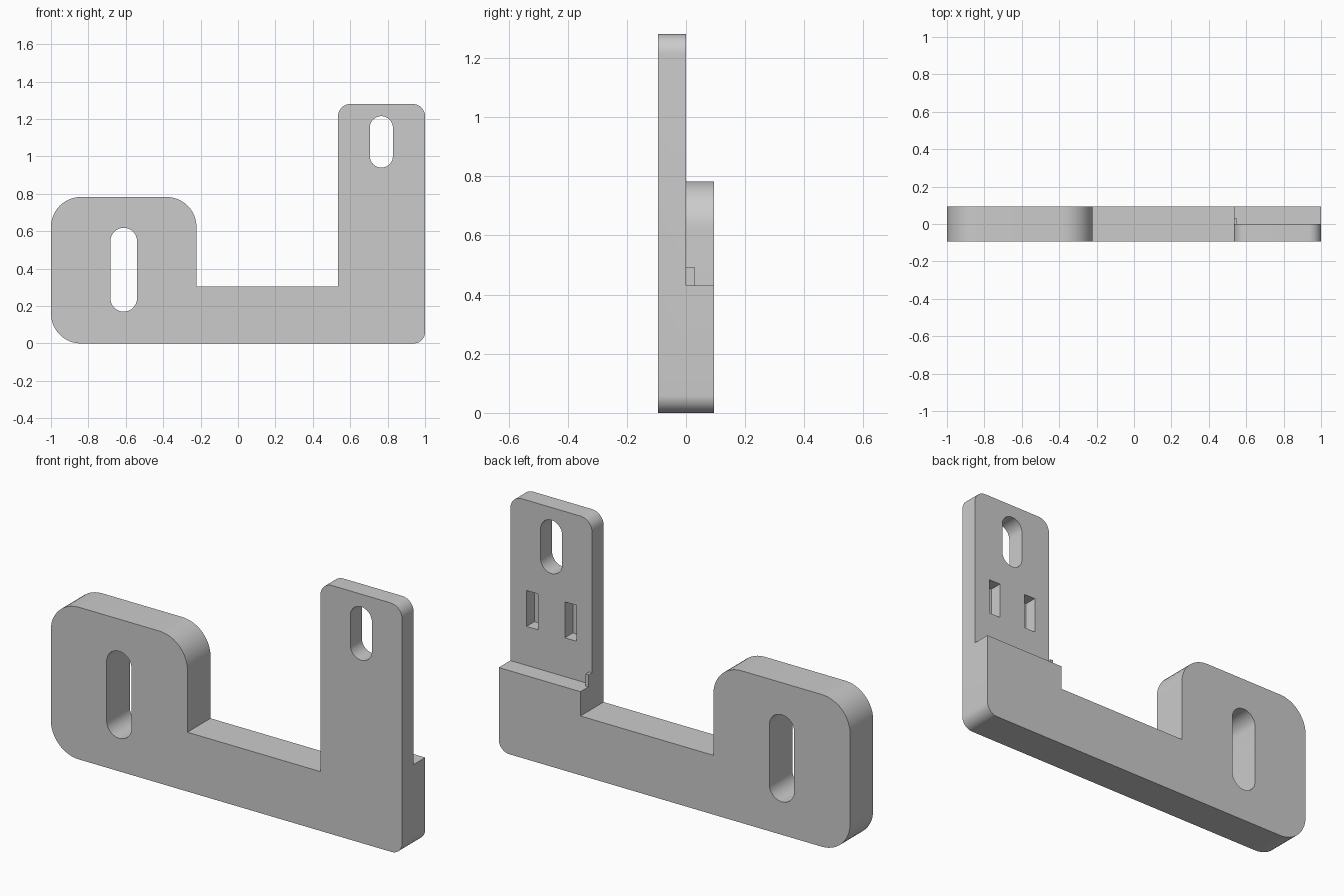
import bpy, bmesh, math
from mathutils import Vector

if "Cube" in bpy.data.objects:
    bpy.data.objects.remove(bpy.data.objects["Cube"], do_unlink=True)

HALF = 0.094      # half of the plate thickness
POST_X = 0.535    # inner side of the tall post
STEP_Z = 0.43     # height of the ledge behind the post

grey = bpy.data.materials.new("plain grey")
grey.use_nodes = True
grey.diffuse_color = (0.6, 0.6, 0.6, 1)
grey.node_tree.nodes["Principled BSDF"].inputs["Base Color"].default_value = (0.6, 0.6, 0.6, 1)


def rounded(corners, steps=12):
    """Outline in x, z with each right-angled corner (x, z, radius) rounded."""
    points = []
    for i, (x, z, r) in enumerate(corners):
        here = Vector((x, z))
        if r == 0:
            points.append(here)
            continue
        before = (Vector(corners[i - 1][:2]) - here).normalized()
        after = (Vector(corners[(i + 1) % len(corners)][:2]) - here).normalized()
        centre = here + (before + after) * r
        for k in range(steps + 1):
            a = math.pi / 2 * k / steps
            points.append(centre - after * r * math.cos(a) - before * r * math.sin(a))
    return points


def extrude(name, outline, y0, y1):
    bm = bmesh.new()
    face = bm.faces.new([bm.verts.new((p.x, y0, p.y)) for p in outline])
    side = bmesh.ops.extrude_face_region(bm, geom=[face])["geom"]
    bmesh.ops.translate(bm, vec=(0, y1 - y0, 0),
                        verts=[g for g in side if isinstance(g, bmesh.types.BMVert)])
    bmesh.ops.remove_doubles(bm, verts=bm.verts, dist=1e-5)
    bmesh.ops.recalc_face_normals(bm, faces=bm.faces)
    mesh = bpy.data.meshes.new(name)
    bm.to_mesh(mesh)
    bm.free()
    mesh.materials.append(grey)
    obj = bpy.data.objects.new(name, mesh)
    bpy.context.collection.objects.link(obj)
    return obj


def box(name, x0, x1, y0, y1, z0, z1, r=0):
    corners = [(x0, z0, r), (x1, z0, r), (x1, z1, r), (x0, z1, r)]
    return extrude(name, rounded(corners), y0, y1)


# Bracket plate: wide mounting pad, low bar and tall post
bracket = extrude("bracket", rounded([
    (-1, 0, 0.16), (1, 0, 0.06), (1, 1.28, 0.065), (POST_X, 1.28, 0.065),
    (POST_X, 0.305, 0), (-0.222, 0.305, 0), (-0.222, 0.783, 0.16), (-1, 0.783, 0.16),
]), -HALF, HALF)

cutters = [
    # Post thinned from behind, leaving a ledge and a small nub on it
    box("ledge_cutter", POST_X + 0.016, 1.2, 0, 0.3, STEP_Z, 1.5),
    box("nub_top_cutter", 0.4, 1.2, 0, 0.3, 0.492, 1.5),
    box("nub_back_cutter", 0.4, 1.2, 0.03, 0.3, STEP_Z, 1.5),
    # Screw slots
    box("pad_slot_cutter", -0.682, -0.54, -0.3, 0.3, 0.17, 0.618, 0.0709),
    box("post_slot_cutter", 0.705, 0.828, -0.3, 0.3, 0.94, 1.215, 0.0614),
]
# Pair of blind pockets in the back of the post
for x in (0.657, 0.875):
    cutters.append(box("pocket_cutter", x - 0.033, x + 0.033, -0.065, 0.3, 0.63, 0.815))

for cutter in cutters:
    cutter.hide_render = True
    mod = bracket.modifiers.new(cutter.name, 'BOOLEAN')
    mod.operation = 'DIFFERENCE'
    mod.solver = 'EXACT'
    mod.object = cutter

bpy.ops.object.select_all(action='DESELECT')
bracket.select_set(True)
bpy.context.view_layer.objects.active = bracket
bpy.context.view_layer.update()
for mod in list(bracket.modifiers):
    bpy.ops.object.modifier_apply(modifier=mod.name)
for cutter in cutters:
    bpy.data.objects.remove(cutter, do_unlink=True)
bpy.ops.object.shade_smooth_by_angle(angle=math.radians(30))
